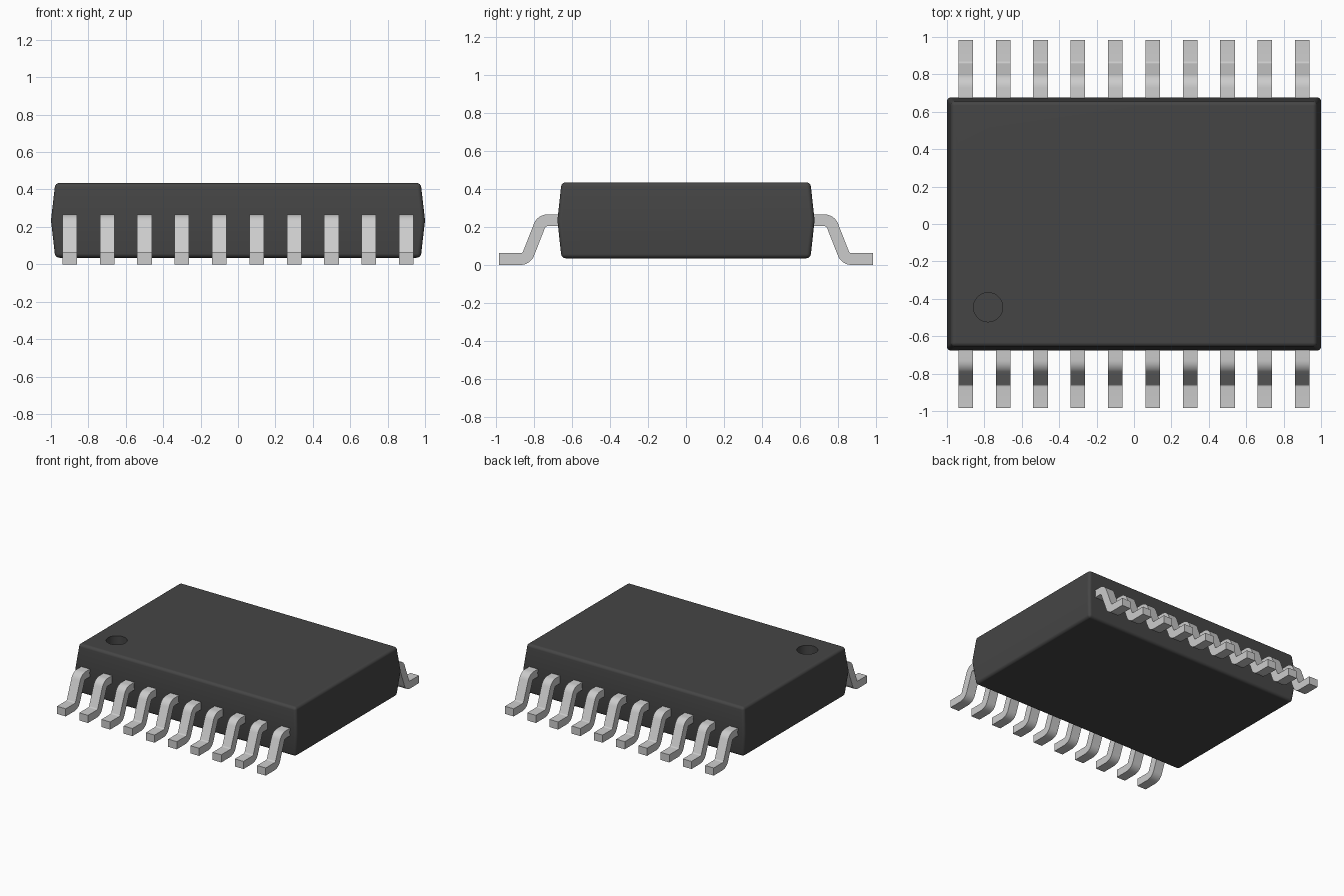
import bpy, bmesh, math
from mathutils import Vector

cube = bpy.data.objects.get("Cube")
if cube:
    bpy.data.objects.remove(cube, do_unlink=True)


def material(name, rgb, rough):
    m = bpy.data.materials.new(name)
    m.use_nodes = True
    m.diffuse_color = (*rgb, 1)
    bsdf = m.node_tree.nodes["Principled BSDF"]
    bsdf.inputs["Base Color"].default_value = (*rgb, 1)
    bsdf.inputs["Roughness"].default_value = rough
    return m


def make_object(name, bm, mat):
    bmesh.ops.recalc_face_normals(bm, faces=bm.faces)
    me = bpy.data.meshes.new(name)
    bm.to_mesh(me)
    bm.free()
    me.materials.append(mat)
    ob = bpy.data.objects.new(name, me)
    bpy.context.collection.objects.link(ob)
    return ob


def select_only(ob):
    bpy.ops.object.select_all(action='DESELECT')
    ob.select_set(True)
    bpy.context.view_layer.objects.active = ob


def smooth(ob, degrees):
    select_only(ob)
    bpy.ops.object.shade_smooth_by_angle(angle=math.radians(degrees))


plastic = material("dark grey plastic", (0.06, 0.06, 0.06), 0.6)
metal = material("light grey metal", (0.60, 0.60, 0.60), 0.5)

# Body: three stacked rectangles, widest at the parting line
bm = bmesh.new()
rings = []
for z, hx, hy in [(0.035, 0.977, 0.655), (0.235, 1.0, 0.677), (0.435, 0.977, 0.655)]:
    rings.append([bm.verts.new((sx * hx, sy * hy, z))
                  for sx, sy in [(-1, -1), (1, -1), (1, 1), (-1, 1)]])
for low, high in zip(rings, rings[1:]):
    for i in range(4):
        j = (i + 1) % 4
        bm.faces.new((low[i], low[j], high[j], high[i]))
bm.faces.new(rings[0])
bm.faces.new(rings[-1])
body = make_object("body", bm, plastic)
bev = body.modifiers.new("rounded edges", 'BEVEL')
bev.width = 0.022
bev.segments = 4
bev.limit_method = 'ANGLE'
bev.angle_limit = math.radians(40)

# Round recess marking the first pin
bm = bmesh.new()
bmesh.ops.create_cone(bm, cap_ends=True, segments=40, radius1=0.078, radius2=0.078, depth=0.2)
bmesh.ops.translate(bm, verts=bm.verts, vec=(-0.78, -0.445, 0.435))
cutter = make_object("marker_cutter", bm, plastic)
cutter.hide_render = True
cut = body.modifiers.new("marker recess", 'BOOLEAN')
cut.operation = 'DIFFERENCE'
cut.solver = 'EXACT'
cut.object = cutter
select_only(body)
for mod in [m.name for m in body.modifiers]:
    bpy.ops.object.modifier_apply(modifier=mod)
bpy.data.objects.remove(cutter, do_unlink=True)
smooth(body, 35)
weighted = body.modifiers.new("flat panels", 'WEIGHTED_NORMAL')
weighted.keep_sharp = True


# Pin centre line (y, z) with rounded bends, each point paired with its normal
def rounded_path(points, radius, steps=6):
    pts = [Vector(p) for p in points]
    path = []
    for i, p in enumerate(pts):
        if i in (0, len(pts) - 1):
            d = (pts[1] - pts[0]) if i == 0 else (pts[-1] - pts[-2])
            d.normalize()
            path.append((p, Vector((-d.y, d.x))))
            continue
        d0 = (p - pts[i - 1]).normalized()
        d1 = (pts[i + 1] - p).normalized()
        turn = d0.angle_signed(d1)
        side = 1 if d0.x * d1.y - d0.y * d1.x > 0 else -1
        turn = abs(turn)
        start = p - d0 * radius * math.tan(turn / 2)
        n0 = Vector((-d0.y, d0.x))
        centre = start + n0 * side * radius
        a0 = math.atan2(n0.y, n0.x)
        for k in range(steps + 1):
            a = a0 + side * turn * k / steps
            n = Vector((math.cos(a), math.sin(a)))
            path.append((centre - n * side * radius, n))
    return path


PIN_PATH = rounded_path([(0.60, 0.235), (0.76, 0.235), (0.84, 0.031), (0.985, 0.031)], 0.045)
HALF_T, HALF_W = 0.031, 0.039


def make_pin(name, x, side):
    bm = bmesh.new()
    sections = []
    for p, n in PIN_PATH:
        sections.append([bm.verts.new((x + w * HALF_W,
                                       side * (p.x + n.x * t * HALF_T),
                                       p.y + n.y * t * HALF_T))
                         for w, t in [(-1, -1), (1, -1), (1, 1), (-1, 1)]])
    for a, b in zip(sections, sections[1:]):
        for i in range(4):
            j = (i + 1) % 4
            bm.faces.new((a[i], a[j], b[j], b[i]))
    bm.faces.new(sections[0])
    bm.faces.new(sections[-1])
    smooth(make_object(name, bm, metal), 35)


# Ten pins along each long side
for i in range(10):
    x = -0.9 + 0.2 * i
    make_pin(f"front_pin_{i + 1}", x, -1)
    make_pin(f"back_pin_{i + 1}", x, 1)
